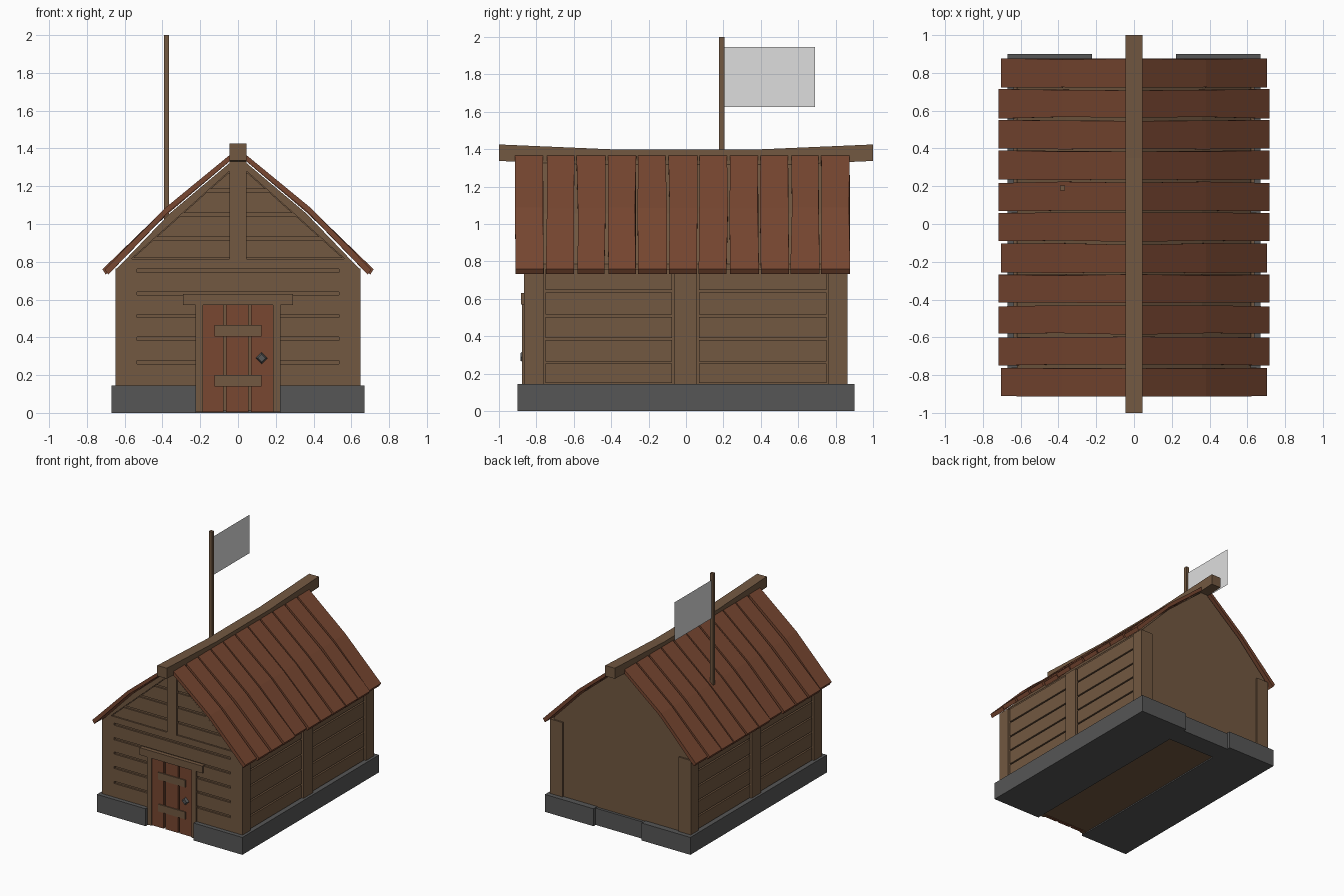
import bpy, bmesh, random

if "Cube" in bpy.data.objects:
    bpy.data.objects.remove(bpy.data.objects["Cube"])

random.seed(4)


def material(name, rgb):
    m = bpy.data.materials.new(name)
    lin = [((c / 255 + 0.055) / 1.055) ** 2.4 for c in rgb]
    m.diffuse_color = (*lin, 1)
    m.use_nodes = True
    m.node_tree.nodes["Principled BSDF"].inputs["Base Color"].default_value = m.diffuse_color
    return m


WOOD = material("brown timber", (114, 88, 65))
RED = material("red brown boards", (120, 71, 49))
STONE = material("grey stone", (86, 86, 86))
CLOTH = material("pale cloth", (222, 222, 222))


def loft(name, ring_a, ring_b, mat):
    """Closed solid between two matching rings of points."""
    bm = bmesh.new()
    a = [bm.verts.new(p) for p in ring_a]
    b = [bm.verts.new(p) for p in ring_b]
    n = len(a)
    bm.faces.new(a)
    bm.faces.new(b[::-1])
    for i in range(n):
        j = (i + 1) % n
        bm.faces.new((a[i], b[i], b[j], a[j]))
    bmesh.ops.recalc_face_normals(bm, faces=bm.faces)
    me = bpy.data.meshes.new(name)
    bm.to_mesh(me)
    bm.free()
    me.materials.append(mat)
    ob = bpy.data.objects.new(name, me)
    bpy.context.collection.objects.link(ob)
    return ob


def prism_y(name, pts, y0, y1, mat):
    """Extrude an x-z outline along y."""
    return loft(name, [(x, y0, z) for x, z in pts], [(x, y1, z) for x, z in pts], mat)


def box(name, x0, x1, y0, y1, z0, z1, mat):
    return prism_y(name, [(x0, z0), (x1, z0), (x1, z1), (x0, z1)], y0, y1, mat)


def sided_box(name, s, x0, x1, *rest):
    return box(name, *sorted((s * x0, s * x1)), *rest)


# House body, one solid with gable ends
half = [(0.62, 0.01), (0.62, 0.785), (0.36, 1.055)]
prism_y("house_body", half + [(0, 1.355)] + [(-x, z) for x, z in half[::-1]],
        -0.85, 0.85, WOOD)

# Stone foundation, open below the door
for s in (-1, 1):
    sided_box("foundation", s, 0.222, 0.67, -0.9, 0.9, 0, 0.145, STONE)
box("foundation_back", -0.222, 0.222, 0.7, 0.872, 0, 0.14, STONE)

# Corner posts, middle side posts and side planks
levels = [0.145, 0.26, 0.385, 0.51, 0.64, 0.765]
for s in (-1, 1):
    for y0, y1 in ((-0.865, -0.76), (0.76, 0.862)):
        sided_box("corner_post", s, 0.535, 0.648, y0, y1, 0.14, 0.765, WOOD)
    sided_box("side_post", s, 0.6, 0.648, -0.065, 0.06, 0.14, 0.765, WOOD)
    for y0, y1 in ((-0.75, -0.075), (0.07, 0.75)):
        for z0, z1 in zip(levels, levels[1:]):
            sided_box("side_plank", s, 0.6, 0.638, y0, y1, z0 + 0.006, z1 - 0.006, WOOD)

# Front wall planks, left and right of the door and above it
F0, F1 = -0.865, -0.84
front = [0.135, 0.268, 0.393, 0.513, 0.632]
for z0, z1 in zip(front, front[1:]):
    for s in (-1, 1):
        sided_box("front_plank", s, 0.2, 0.535, F0, F1, z0 + 0.009, z1 - 0.009, WOOD)
box("front_plank_top", -0.535, 0.535, F0, F1, 0.641, 0.744, WOOD)
box("gable_beam", -0.56, 0.56, F0, F1, 0.762, 0.815, WOOD)
box("gable_post", -0.045, 0.045, -0.872, F1, 0.815, 1.335, WOOD)


def rake_x(z):
    return 0.045 + (1.28 - z) / 0.46 * 0.515


# Gable planks cut to the slope, and sloping edge boards
for s in (-1, 1):
    for z0, z1 in ((0.82, 0.913), (0.931, 1.04), (1.058, 1.166), (1.184, 1.27)):
        prism_y("gable_plank", [(s * 0.04, z0), (s * (rake_x(z0) - 0.005), z0),
                                (s * (rake_x(z1) - 0.005), z1), (s * 0.04, z1)],
                -0.862, F1, WOOD)
    prism_y("gable_edge", [(s * x, z) for x, z in
                           ((0.56, 0.762), (0.64, 0.765), (0.36, 1.057), (0.03, 1.335),
                            (0.045, 1.28), (0.56, 0.82))], F0, F1, WOOD)

# Door boards, straps, frame and knob
for x0, x1 in ((-0.185, -0.078), (-0.064, 0.055), (0.069, 0.185)):
    box("door_board", x0, x1, -0.866, F1, 0.005, 0.57, RED)
for z in (0.14, 0.405):
    box("door_strap", -0.125, 0.125, -0.874, -0.86, z, z + 0.06, WOOD)
for s in (-1, 1):
    sided_box("door_frame", s, 0.185, 0.226, -0.876, F1, 0.005, 0.572, WOOD)
box("door_lintel", -0.29, 0.29, -0.882, F1, 0.57, 0.63, WOOD)
diamond = [(0.034, 0), (0, 0.034), (-0.034, 0), (0, -0.034)]
loft("door_knob", [(0.125 + x * 0.6, -0.885, 0.29 + z * 0.6) for x, z in diamond],
     [(0.125 + x, -0.862, 0.29 + z) for x, z in diamond], STONE)

# Roof boards, slightly bowed and uneven, mirrored left and right
for i in range(11):
    y0 = -0.908 + i * 0.1635
    y1 = y0 + 0.147
    a = [y0 + random.uniform(-0.007, 0.004) for _ in range(3)]
    b = [y1 + random.uniform(-0.004, 0.006) for _ in range(3)]
    end = 0.705 if i in (0, 4, 10) else 0.718
    lift = random.uniform(-0.003, 0.005)
    prof = [(0.02, 1.385), (0.38, 1.085 + lift), (end, 0.76),
            (end - 0.018, 0.732), (0.37, 1.058 + lift), (0.02, 1.352)]
    order = (0, 1, 2, 2, 1, 0)
    for s in (-1, 1):
        loft("roof_board", [(s * x, a[k], z) for (x, z), k in zip(prof, order)],
             [(s * x, b[k], z) for (x, z), k in zip(prof, order)], RED)

# Sagging ridge beam: y-z outline extruded across x
ridge = [(-1, 1.425), (-0.35, 1.397), (0.35, 1.397), (1, 1.425),
         (1, 1.337), (0.35, 1.309), (-0.35, 1.309), (-1, 1.337)]
loft("ridge_beam", [(-0.044, y, z) for y, z in ridge],
     [(0.044, y, z) for y, z in ridge], WOOD)

# Flagpole and thin flag
box("flagpole", -0.392, -0.364, 0.177, 0.205, 1.0, 2.0, WOOD)
me = bpy.data.meshes.new("flag")
me.from_pydata([(-0.378, 0.2, 1.625), (-0.378, 0.69, 1.625),
                (-0.378, 0.69, 1.945), (-0.378, 0.2, 1.945)], [], [(0, 1, 2, 3)])
me.materials.append(CLOTH)
bpy.context.collection.objects.link(bpy.data.objects.new("flag", me))
